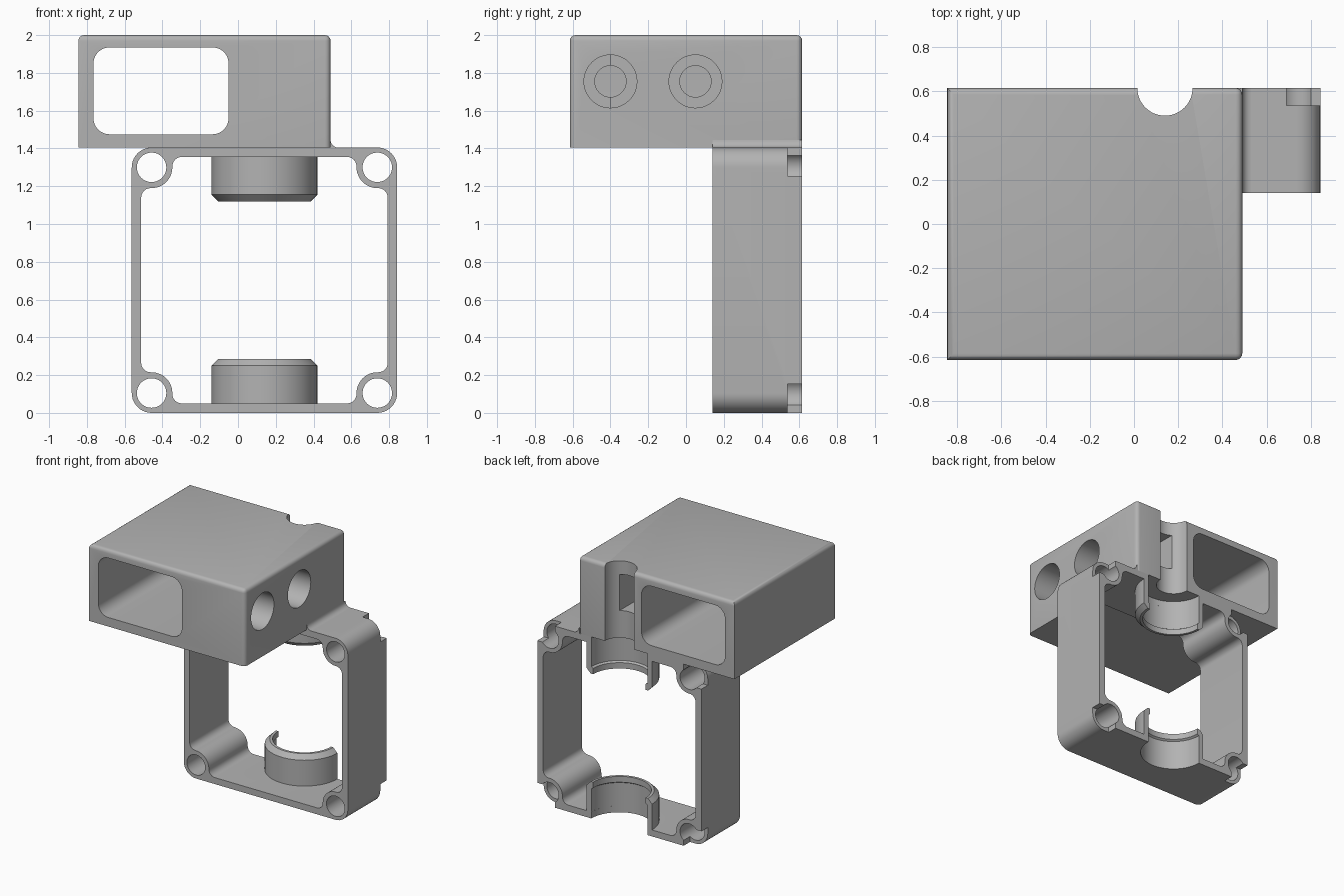
import bpy, bmesh
from math import cos, sin, pi, radians
from mathutils import Matrix, Vector

if "Cube" in bpy.data.objects:
    bpy.data.objects.remove(bpy.data.objects["Cube"], do_unlink=True)

grey = bpy.data.materials.new("plain grey")
grey.use_nodes = True
colour = (0.45, 0.45, 0.45, 1)
grey.diffuse_color = colour
grey.node_tree.nodes["Principled BSDF"].inputs["Base Color"].default_value = colour

BACK, FRONT = 0.615, 0.14      # depth of the frame
CX, HALF = 0.14, 0.7025        # frame centre and half size
BOSS = HALF - 0.105            # boss offset from frame centre
HOLE_Z = 1.755


def finish(name, bm):
    bmesh.ops.recalc_face_normals(bm, faces=bm.faces)
    mesh = bpy.data.meshes.new(name)
    bm.to_mesh(mesh)
    bm.free()
    mesh.materials.append(grey)
    ob = bpy.data.objects.new(name, mesh)
    bpy.context.scene.collection.objects.link(ob)
    return ob


def arc(cx, cy, r, a, b, n=10):
    angles = [radians(a + (b - a) * i / n) for i in range(n + 1)]
    return [(cx + r * cos(t), cy + r * sin(t)) for t in angles]


def prism(name, pts, y0, y1):
    """Extrude an x-z outline along y."""
    bm = bmesh.new()
    face = bm.faces.new([bm.verts.new((x, y0, z)) for x, z in pts])
    new = bmesh.ops.extrude_face_region(bm, geom=[face])["geom"]
    verts = [v for v in new if isinstance(v, bmesh.types.BMVert)]
    bmesh.ops.translate(bm, verts=verts, vec=(0, y1 - y0, 0))
    return finish(name, bm)


def block(name, lo, hi, round_edge=None, radius=0.03):
    bm = bmesh.new()
    bmesh.ops.create_cube(bm, size=1)
    for v in bm.verts:
        v.co = Vector([l if c < 0 else h for c, l, h in zip(v.co, lo, hi)])
    if round_edge:
        edges = [e for e in bm.edges if round_edge(*[v.co for v in e.verts])]
        bmesh.ops.bevel(bm, geom=edges, offset=radius, segments=4,
                        profile=0.5, affect='EDGES')
    return finish(name, bm)


def cylinder(name, r, centre, depth, axis):
    bm = bmesh.new()
    turn = {"X": Matrix.Rotation(pi / 2, 4, 'Y'), "Z": Matrix(),
            "Y": Matrix.Rotation(pi / 2, 4, 'X')}[axis]
    bmesh.ops.create_cone(bm, cap_ends=True, segments=48, radius1=r, radius2=r,
                          depth=depth, matrix=Matrix.Translation(centre) @ turn)
    return finish(name, bm)


def cut(ob, cutters):
    for c in cutters:
        mod = ob.modifiers.new("cut", 'BOOLEAN')
        mod.operation, mod.solver, mod.object = 'DIFFERENCE', 'EXACT', c
    graph = bpy.context.evaluated_depsgraph_get()
    mesh = bpy.data.meshes.new_from_object(ob.evaluated_get(graph))
    ob.modifiers.clear()
    ob.data = mesh
    for c in cutters:
        bpy.data.objects.remove(c, do_unlink=True)


def four_corners(quarter):
    """Mirror a first-quadrant path into a closed outline around the frame centre."""
    pts = []
    for sx, sz in ((1, 1), (-1, 1), (-1, -1), (1, -1)):
        path = quarter if sx * sz > 0 else quarter[::-1]
        pts += [(CX + sx * x, HALF + sz * z) for x, z in path]
    return pts


# Square frame with a boss in each corner
frame = prism("frame", four_corners(arc(BOSS, BOSS, 0.105, 0, 90)), FRONT, BACK)
inner, f = HALF - 0.05, 0.05
b, r = BOSS, 0.11
quarter = (arc(inner - f, b - r - f, f, 0, 90, 6)
           + arc(b, b, r, 270, 180, 12)
           + arc(b - r - f, inner - f, f, 0, 90, 6))
cutters = [prism("window_cutter", four_corners(quarter), FRONT - 0.1, BACK + 0.1)]
for sx in (-1, 1):
    for sz in (-1, 1):
        x, z = CX + sx * BOSS, HALF + sz * BOSS
        cutters.append(cylinder("screw_cutter", 0.078, (x, 0.4, z), 1, "Y"))
        # stepped-back corner at the rear
        xs = sorted((CX + sx * (HALF - 0.152), CX + sx * (HALF + 0.1)))
        zs = sorted((HALF + sz * (HALF - 0.152), HALF + sz * (HALF + 0.1)))
        cutters.append(block("corner_cutter", (xs[0], 0.537, zs[0]),
                             (xs[1], BACK + 0.1, zs[1])))
cutters.append(cylinder("shaft_cutter", 0.24, (CX, BACK, HALF), 3, "Z"))
cut(frame, cutters)


# Half-round bearing cups on the floor and ceiling of the frame
def cup(name, flip):
    profile = [(0.28, 0.02), (0.28, 0.25), (0.245, 0.285), (0.225, 0.285),
               (0.225, 0.24), (0.24, 0.23), (0.24, 0.02)]
    bm = bmesh.new()
    steps = 32
    rings = []
    for i in range(steps + 1):
        t = pi + pi * i / steps
        rings.append([bm.verts.new((CX + q * cos(t), BACK + q * sin(t),
                                    2 * HALF - z if flip else z)) for q, z in profile])
    n = len(profile)
    for p, q in zip(rings, rings[1:]):
        for i in range(n):
            bm.faces.new((p[i], p[(i + 1) % n], q[(i + 1) % n], q[i]))
    bm.faces.new(rings[0])
    bm.faces.new(rings[-1][::-1])
    return finish(name, bm)


lower_cup = cup("lower_cup", False)
upper_cup = cup("upper_cup", True)


# Housing on top, with rounded top and left edges
def rounded(p, q):
    return min(p.z, q.z) > 1.9 or (min(p.x, q.x) > 0.4 and abs(p.z - q.z) > 0.1)


housing = block("housing", (-0.845, -BACK, 1.405), (0.49, BACK, 2.0), rounded)
x0, x1, z0, z1, c = -0.765, -0.05, 1.475, 1.935, 0.085
tunnel = (arc(x1 - c, z1 - c, c, 0, 90) + arc(x0 + c, z1 - c, c, 90, 180)
          + arc(x0 + c, z0 + c, c, 180, 270) + arc(x1 - c, z0 + c, c, 270, 360))
cutters = [prism("tunnel_cutter", tunnel, -1, 1),
           cylinder("shaft_cutter", 0.125, (CX, BACK, 1.7), 2, "Z"),
           block("wire_cutter", (CX - 0.07, -0.4, HOLE_Z - 0.14),
                 (CX + 0.07, BACK, HOLE_Z + 0.14))]
for y in (-0.4, 0.05):
    cutters.append(cylinder("socket_cutter", 0.14, (0.4, y, HOLE_Z), 0.6, "X"))
    cutters.append(cylinder("wire_hole_cutter", 0.083, (0.1, y, HOLE_Z), 0.4, "X"))
cut(housing, cutters)

# Small fillet where the housing side meets the frame top
fx, fz, fr = 0.49, 2 * HALF, 0.04
fillet = prism("fillet", [(fx - 0.01, fz - 0.01), (fx + fr, fz - 0.01)]
               + arc(fx + fr, fz + fr, fr, 270, 180, 6)
               + [(fx - 0.01, fz + fr)], FRONT, BACK)

bpy.ops.object.select_all(action='DESELECT')
for ob in (frame, lower_cup, upper_cup, housing, fillet):
    ob.select_set(True)
    bpy.context.view_layer.objects.active = ob
bpy.ops.object.shade_smooth_by_angle(angle=radians(35))
